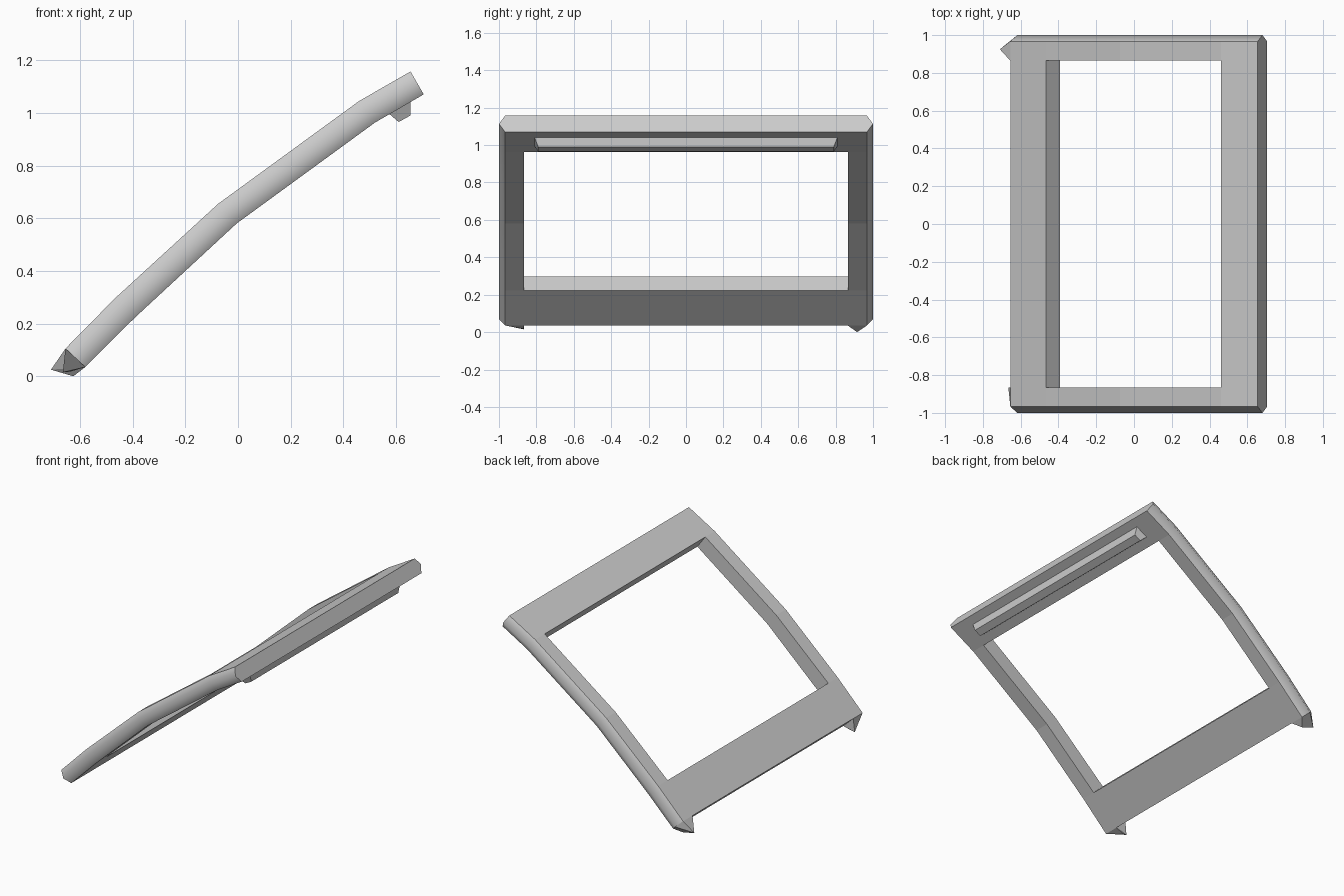
import bpy, bmesh

if "Cube" in bpy.data.objects:
    bpy.data.objects.remove(bpy.data.objects["Cube"])

# Side profile of the curved frame: upper and lower line (x, z)
TOP = [(-0.655, 0.105), (-0.467, 0.296), (-0.075, 0.655), (0.46, 1.045), (0.655, 1.157)]
BOT = [(-0.58, 0.035), (-0.392, 0.222), (-0.005, 0.58), (0.52, 0.963), (0.705, 1.07)]
YS = [-0.967, -0.865, 0.865, 0.967]


def finish(bm, name):
    bmesh.ops.recalc_face_normals(bm, faces=bm.faces)
    mesh = bpy.data.meshes.new(name)
    bm.to_mesh(mesh)
    bm.free()
    obj = bpy.data.objects.new(name, mesh)
    bpy.context.collection.objects.link(obj)
    return obj


def hull(name, points):
    bm = bmesh.new()
    verts = [bm.verts.new(p) for p in points]
    bmesh.ops.convex_hull(bm, input=verts)
    bmesh.ops.dissolve_limit(bm, angle_limit=0.02, verts=bm.verts, edges=bm.edges)
    return finish(bm, name)


# Window frame: curved panel with an opening and pointed outer rails
bm = bmesh.new()
top = [[bm.verts.new((x, y, z)) for y in YS] for x, z in TOP]
bot = [[bm.verts.new((x, y, z)) for y in YS] for x, z in BOT]
mid = [[bm.verts.new(((a[0] + b[0]) / 2, y, (a[1] + b[1]) / 2)) for y in (-1, 1)]
       for a, b in zip(TOP, BOT)]
outer = set()
for i in range(4):
    for j in range(3):
        if j == 1 and i in (1, 2):
            continue
        for g in (top, bot):
            bm.faces.new((g[i][j], g[i + 1][j], g[i + 1][j + 1], g[i][j + 1]))
    # rounded outer rails
    for s, j in ((0, 0), (1, 3)):
        for g in (top, bot):
            f = bm.faces.new((g[i][j], g[i + 1][j], mid[i + 1][s], mid[i][s]))
            f.smooth = True
            outer.add(f)
    # side walls of the opening
    if i in (1, 2):
        for j in (1, 2):
            bm.faces.new((top[i][j], top[i + 1][j], bot[i + 1][j], bot[i][j]))
# end walls of the opening
for i in (1, 3):
    bm.faces.new((top[i][1], top[i][2], bot[i][2], bot[i][1]))
# outer end faces
for i in (0, 4):
    bm.faces.new(top[i] + [mid[i][1]] + bot[i][::-1] + [mid[i][0]])
for e in bm.edges:
    e.smooth = all(f in outer for f in e.link_faces)
finish(bm, "window_frame")

# Grip bar under the upper edge, with slanted ends
bar = [(0.575, 0.995, 0.81), (0.61, 0.965, 0.79), (0.655, 0.99, 0.79),
       (0.655, 1.042, 0.81), (0.60, 1.02, 0.81)]
hull("grip_bar", [(x, s * y, z) for x, z, y in bar for s in (-1, 1)])

# Pointed hinge lugs on the lower corners
hull("hinge_lug_back", [(-0.655, 0.967, 0.105), (-0.655, 0.865, 0.105),
                        (-0.58, 0.967, 0.035), (-0.58, 0.865, 0.035),
                        (-0.6175, 1.0, 0.07),
                        (-0.71, 0.925, 0.025), (-0.625, 0.915, 0.0)])
hull("hinge_lug_front", [(-0.655, -0.965, 0.105), (-0.655, -0.865, 0.105),
                         (-0.58, -0.965, 0.035), (-0.58, -0.865, 0.035),
                         (-0.665, -0.867, 0.015), (-0.635, -0.87, 0.018)])
